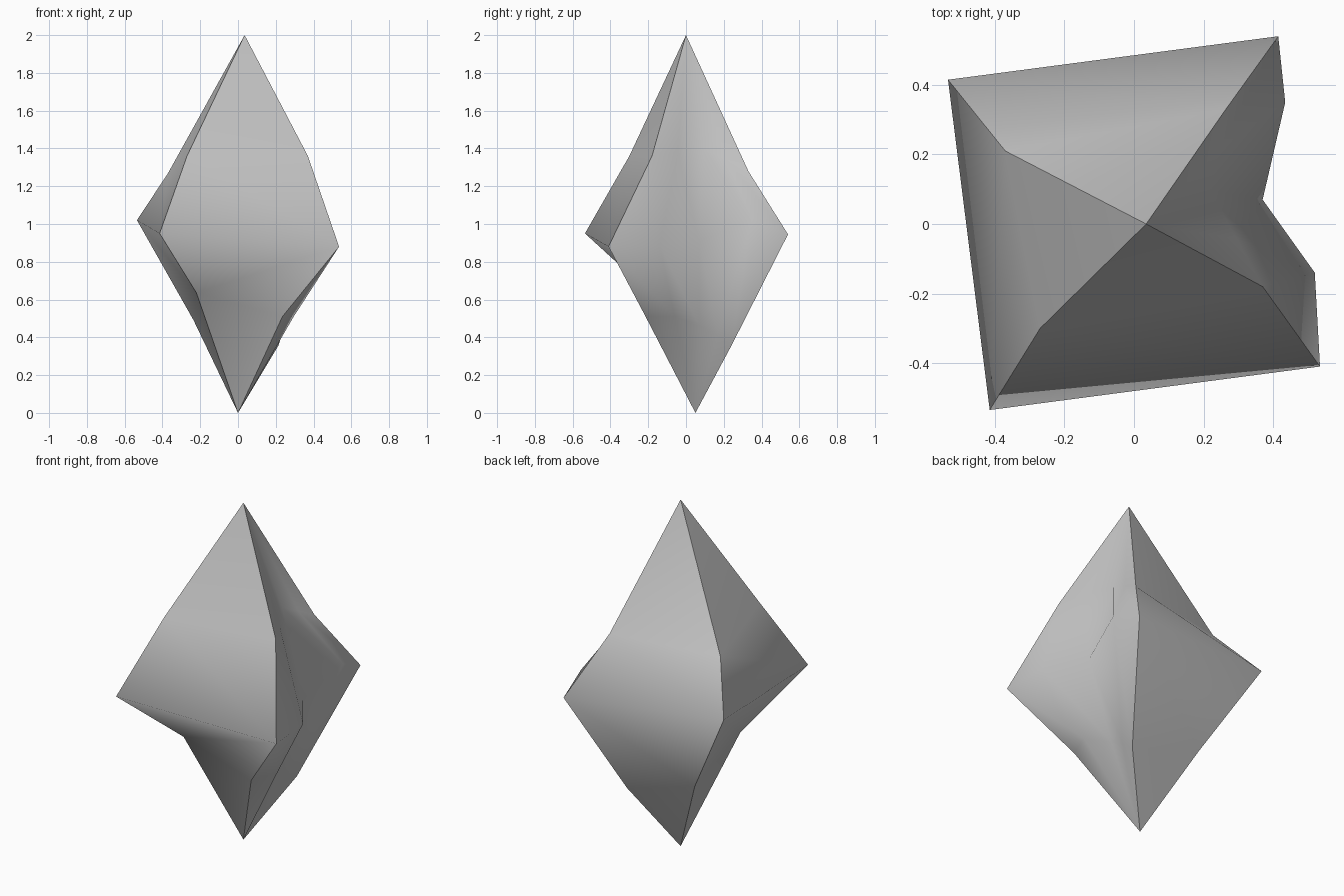
import bpy
import bmesh
from mathutils import Vector

cube = bpy.data.objects.get("Cube")
if cube:
    bpy.data.objects.remove(cube, do_unlink=True)

# One plain stone colour
stone = bpy.data.materials.new("grey_stone")
stone.use_nodes = True
grey = (0.55, 0.55, 0.55, 1)
stone.diffuse_color = grey
stone.node_tree.nodes["Principled BSDF"].inputs["Base Color"].default_value = grey

# Each column runs down the crystal: shoulder, girdle, lower bend
apex, foot = (0.035, 0, 2), (0, 0.05, 0)
front_right_edge = [(0.37, -0.18, 1.36), (0.535, -0.41, 0.88), (0.235, -0.214, 0.51)]
front_left_edge = [(-0.27, -0.30, 1.36), (-0.415, -0.535, 0.95), (-0.22, -0.19, 0.635)]
back_right_edge = [(0.264, 0.33, 1.28), (0.415, 0.54, 0.945), (0.213, 0.24, 0.355)]
back_left_edge = [(-0.37, 0.21, 1.27), (-0.535, 0.415, 1.02), (-0.235, 0.255, 0.49)]
# Dented side has three extra columns
hollow = [(0.22, 0.095, 1.4), (0.37, 0.07, 0.91), (0.215, 0.07, 0.46)]
ridge_front = [Vector(front_right_edge[0]).lerp(Vector(hollow[0]), 0.5),
               (0.52, -0.14, 0.89), (0.295, -0.06, 0.51)]
ridge_back = [Vector(hollow[0]).lerp(Vector(back_right_edge[0]), 0.5),
              (0.435, 0.35, 1.03), (0.225, 0.17, 0.41)]
columns = [front_left_edge, front_right_edge, ridge_front, hollow,
           ridge_back, back_right_edge, back_left_edge]
corners = {0, 1, 5, 6}

bm = bmesh.new()
top, bottom = bm.verts.new(apex), bm.verts.new(foot)
cols = [[top] + [bm.verts.new(p) for p in col] + [bottom] for col in columns]

# Skin neighbouring columns with triangles
for n, a in enumerate(cols):
    b = cols[(n + 1) % len(cols)]
    bm.faces.new((top, a[1], b[1]))
    for i in (1, 2):
        if n == 0 and i == 2:
            bm.faces.new((a[i], a[i + 1], b[i]))
            bm.faces.new((b[i], a[i + 1], b[i + 1]))
        else:
            bm.faces.new((a[i], a[i + 1], b[i + 1]))
            bm.faces.new((a[i], b[i + 1], b[i]))
    bm.faces.new((a[3], bottom, b[3]))

# Smooth sides, sharp corner edges
for face in bm.faces:
    face.smooth = True
for n in corners:
    for u, v in zip(cols[n], cols[n][1:]):
        bm.edges.get((u, v)).smooth = False
bmesh.ops.recalc_face_normals(bm, faces=bm.faces)

mesh = bpy.data.meshes.new("crystal")
bm.to_mesh(mesh)
bm.free()
mesh.materials.append(stone)
crystal = bpy.data.objects.new("crystal", mesh)
bpy.context.collection.objects.link(crystal)
